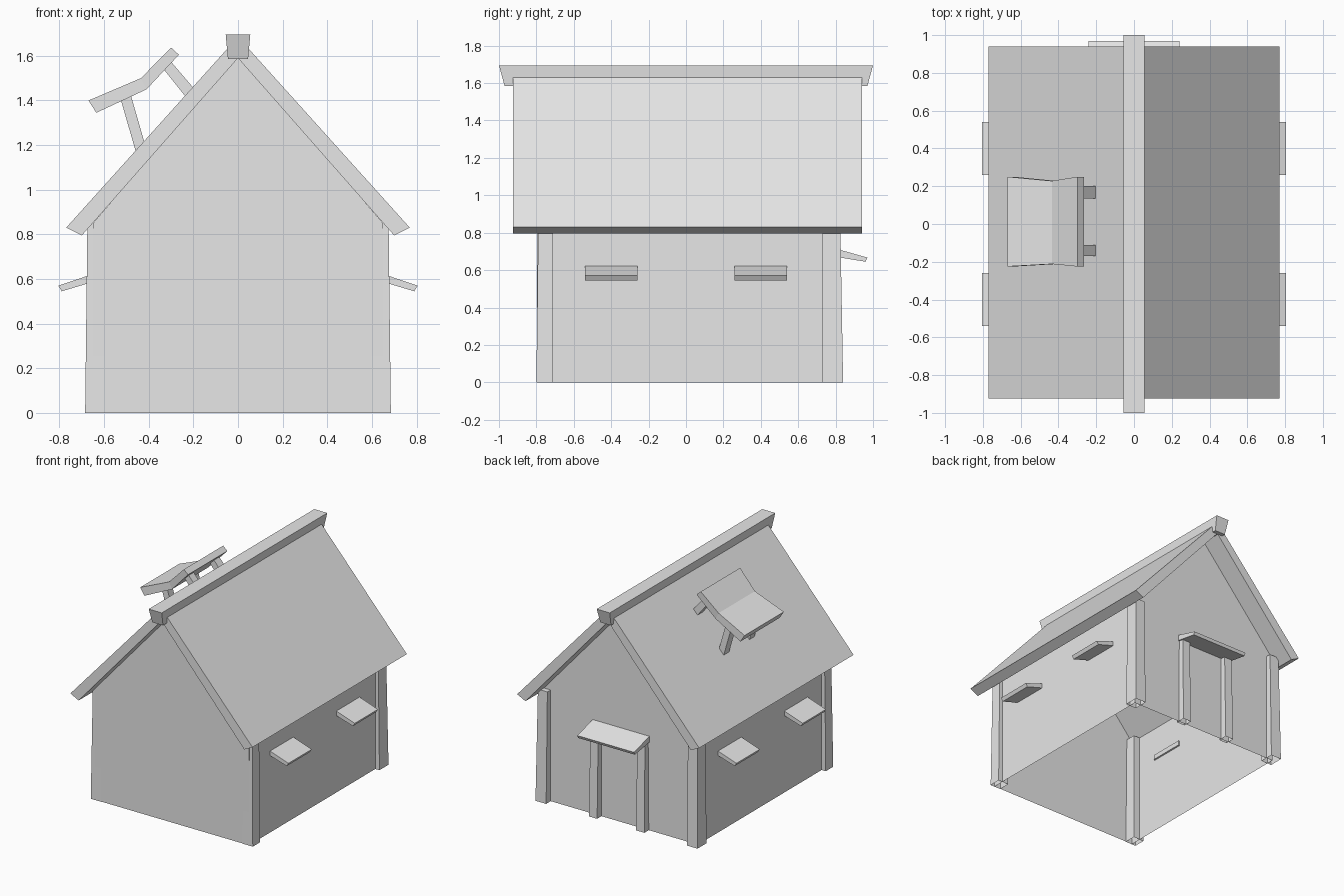
import bpy
import bmesh
from mathutils import Vector

cube = bpy.data.objects.get("Cube")
if cube:
    bpy.data.objects.remove(cube, do_unlink=True)

GREY = (0.8, 0.8, 0.8, 1)
mat = bpy.data.materials.new("light_grey")
mat.use_nodes = True
mat.diffuse_color = GREY
mat.node_tree.nodes["Principled BSDF"].inputs["Base Color"].default_value = GREY


def finish(name, bm, solid=True):
    if solid:
        bmesh.ops.recalc_face_normals(bm, faces=bm.faces)
    mesh = bpy.data.meshes.new(name)
    bm.to_mesh(mesh)
    bm.free()
    mesh.materials.append(mat)
    obj = bpy.data.objects.new(name, mesh)
    bpy.context.collection.objects.link(obj)
    return obj


def loft(name, lower, upper, open_start=False):
    """Join two matching outlines into a solid."""
    bm = bmesh.new()
    a = [bm.verts.new(p) for p in lower]
    b = [bm.verts.new(p) for p in upper]
    n = len(a)
    for i in range(n):
        bm.faces.new((a[i], a[(i + 1) % n], b[(i + 1) % n], b[i]))
    bm.faces.new(b)
    if not open_start:
        bm.faces.new(a[::-1])
    return finish(name, bm)


def prism_y(name, profile, y0, y1):
    """Extrude an x-z profile along y."""
    return loft(name, [(x, y0, z) for x, z in profile], [(x, y1, z) for x, z in profile])


def rect(x0, x1, y0, y1, z):
    return [(x0, y0, z), (x1, y0, z), (x1, y1, z), (x0, y1, z)]


def sheet(name, points, outward):
    bm = bmesh.new()
    face = bm.faces.new([bm.verts.new(p) for p in points])
    face.normal_update()
    if face.normal.dot(Vector(outward)) < 0:
        face.normal_flip()
    return finish(name, bm, solid=False)


# Thin walls, open underneath
WALL_X, FRONT_Y, BACK_Y, EAVE, PEAK = 0.65, -0.797, 0.785, 0.85, 1.6
gable = [(-WALL_X, 0), (WALL_X, 0), (WALL_X, EAVE), (0, PEAK), (-WALL_X, EAVE)]
sheet("front_wall", [(x, FRONT_Y, z) for x, z in gable], (0, -1, 0))
sheet("back_wall", [(x, BACK_Y, z) for x, z in gable], (0, 1, 0))

for side, s in (("left", 1), ("right", -1)):
    sheet(side + "_wall", [(s * WALL_X, FRONT_Y, 0), (s * WALL_X, BACK_Y, 0),
                           (s * WALL_X, BACK_Y, EAVE), (s * WALL_X, FRONT_Y, EAVE)], (s, 0, 0))

    # Leaning corner posts with hollow feet
    for end, out0, out1, inner in (("front", -0.8, -0.79, -0.71), ("back", 0.84, 0.825, 0.73)):
        loft(f"{end}_{side}_post",
             rect(s * 0.595, s * 0.685, inner, out0, 0),
             rect(s * 0.595, s * 0.675, inner, out1, 0.85), open_start=True)

    # Roof slab
    prism_y(side + "_roof", [(0, 1.685), (s * 0.77, 0.83), (s * 0.70, 0.795), (0, 1.59)],
            -0.925, 0.94)

    # Window awnings
    awning = [(s * 0.64, 0.626), (s * 0.805, 0.57), (s * 0.79, 0.545), (s * 0.64, 0.59)]
    prism_y(side + "_front_awning", awning, -0.54, -0.26)
    prism_y(side + "_back_awning", awning, 0.26, 0.54)

    # Door posts
    loft(side + "_door_post", rect(s * 0.165, s * 0.235, 0.765, 0.838, 0),
         rect(s * 0.165, s * 0.23, 0.765, 0.825, 0.68), open_start=True)

# Door canopy
canopy = [(0.775, 0.722), (0.97, 0.667), (0.96, 0.645), (0.775, 0.675)]
loft("door_canopy", [(-0.24, y, z) for y, z in canopy], [(0.24, y, z) for y, z in canopy])

# Ridge beam, flared upward
loft("ridge_beam", rect(-0.045, 0.045, -0.97, 0.97, 1.585),
     rect(-0.055, 0.055, -1, 1, 1.695))

# Bent vent cover on the right roof slope, pinched at the bend
rows = [((-0.67, 1.40), (-0.635, 1.345), -0.225, 0.25),
        ((-0.435, 1.50), (-0.41, 1.45), -0.212, 0.228),
        ((-0.30, 1.637), (-0.265, 1.605), -0.225, 0.25)]
bm = bmesh.new()
rings = [[bm.verts.new((p[0], y, p[1])) for p, y in ((t, y0), (t, y1), (b, y1), (b, y0))]
         for t, b, y0, y1 in rows]
for a, b in zip(rings, rings[1:]):
    for i in range(4):
        j = (i + 1) % 4
        bm.faces.new((a[i], a[j], b[j], b[i]))
bm.faces.new(rings[0])
bm.faces.new(rings[-1])
finish("vent_cover", bm)

# Legs of the vent cover
for name, y0, y1 in (("front", -0.17, -0.11), ("back", 0.135, 0.2)):
    prism_y(name + "_lower_vent_leg",
            [(-0.53, 1.42), (-0.485, 1.44), (-0.41, 1.18), (-0.455, 1.16)], y0, y1)
    prism_y(name + "_upper_vent_leg",
            [(-0.345, 1.555), (-0.31, 1.585), (-0.19, 1.445), (-0.225, 1.405)], y0, y1)
